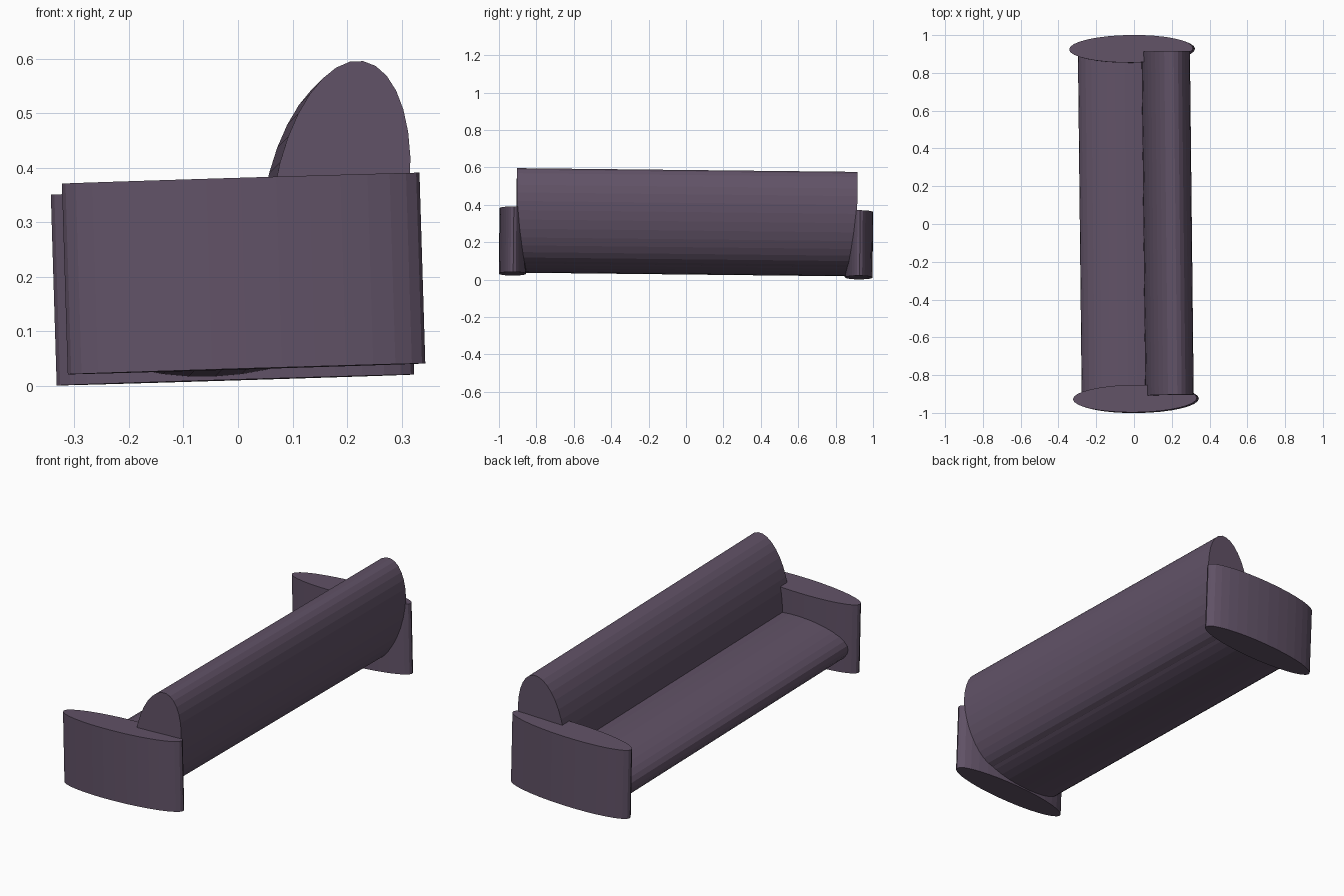
import bpy, bmesh
from math import radians
from mathutils import Matrix, Vector, Euler

if "Cube" in bpy.data.objects:
    bpy.data.objects.remove(bpy.data.objects["Cube"])

# Plum upholstery
fabric = bpy.data.materials.new("plum_fabric")
fabric.diffuse_color = (0.12, 0.085, 0.135, 1)
fabric.use_nodes = True
fabric.node_tree.nodes["Principled BSDF"].inputs["Base Color"].default_value = fabric.diffuse_color

# The whole sofa sits very slightly tilted about its middle
PIVOT = Vector((0, 0, 0.2))
TILT = (Matrix.Translation(PIVOT)
        @ Euler((radians(-0.63), radians(-1.75), radians(0.65))).to_matrix().to_4x4()
        @ Matrix.Translation(-PIVOT))


def elliptic_cylinder(name, centre, half_axes, length, along_y=False, lean=0):
    """Cylinder with an oval section; upright, or lying along y and leaning."""
    mesh = bpy.data.meshes.new(name)
    bm = bmesh.new()
    bmesh.ops.create_cone(bm, cap_ends=True, segments=32,
                          radius1=1, radius2=1, depth=1)
    shape = Matrix.Diagonal((*half_axes, length, 1))
    if along_y:
        shape = (Matrix.Rotation(radians(lean), 4, 'Y')
                 @ Matrix.Rotation(radians(90), 4, 'X') @ shape)
    bm.transform(shape)
    bm.to_mesh(mesh)
    bm.free()
    mesh.materials.append(fabric)
    obj = bpy.data.objects.new(name, mesh)
    bpy.context.collection.objects.link(obj)
    obj.matrix_world = TILT @ Matrix.Translation(centre)
    return obj


# Arms: upright ovals at both ends
for name, y in (("front_arm", -0.926), ("rear_arm", 0.926)):
    elliptic_cylinder(name, (0, y, 0.196), (0.328, 0.073), 0.35)

# Seat: flat oval bolster between the arms
elliptic_cylinder("seat", (-0.039, 0, 0.14), (0.25, 0.112), 1.82, True, -0.7)

# Backrest: tall oval bolster leaning back
elliptic_cylinder("backrest", (0.182, 0, 0.3255), (0.123, 0.258), 1.82, True, 11)
